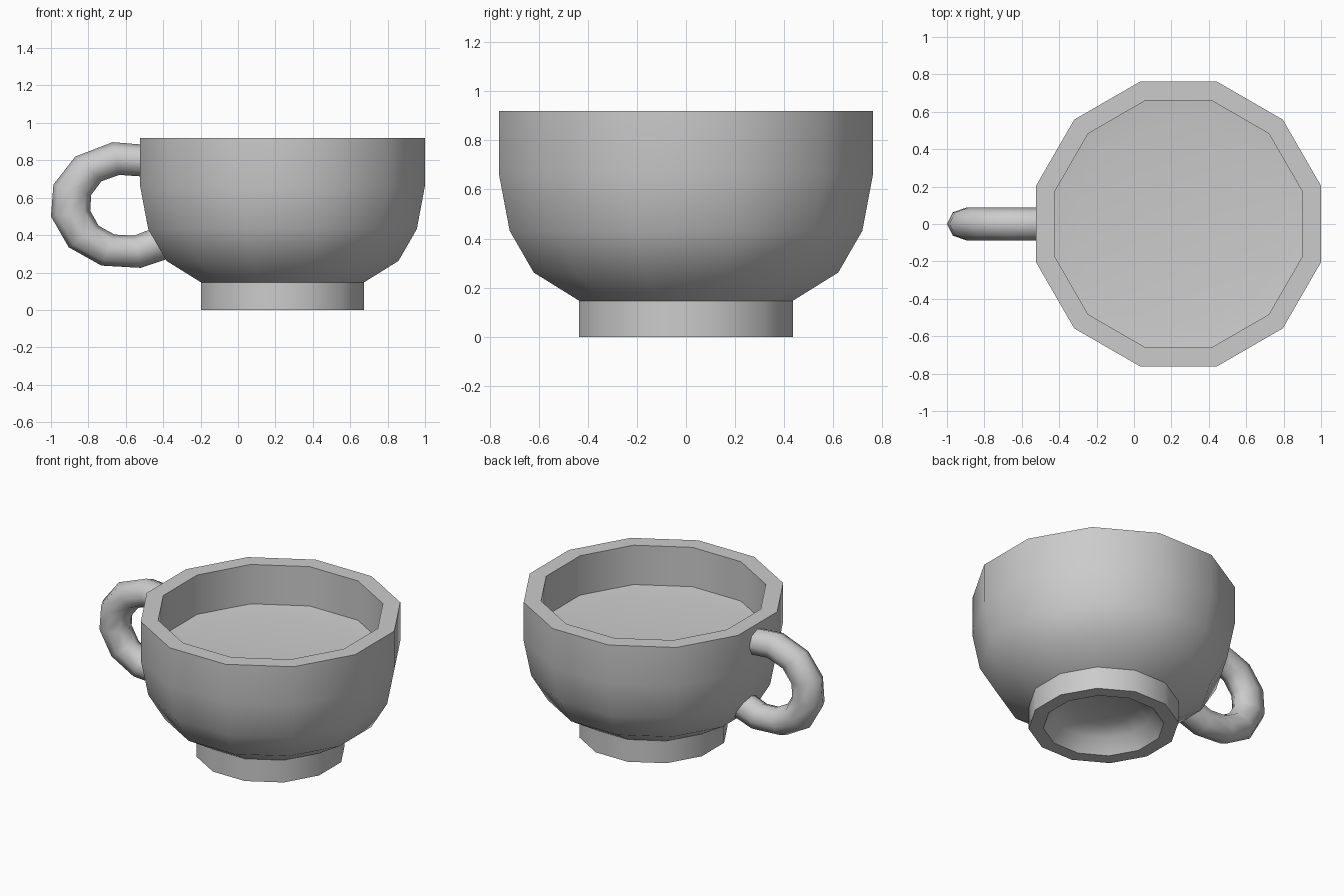
import bpy, bmesh, math

if "Cube" in bpy.data.objects:
    bpy.data.objects.remove(bpy.data.objects["Cube"])

CX = 0.238   # cup axis
SIDES = 12


def finish(name, bm, angle):
    bmesh.ops.recalc_face_normals(bm, faces=bm.faces)
    mesh = bpy.data.meshes.new(name)
    bm.to_mesh(mesh)
    bm.free()
    obj = bpy.data.objects.new(name, mesh)
    bpy.context.collection.objects.link(obj)
    bpy.ops.object.select_all(action='DESELECT')
    obj.select_set(True)
    bpy.context.view_layer.objects.active = obj
    bpy.ops.object.shade_smooth_by_angle(angle=math.radians(angle))
    return obj


def skin(name, rings, angle):
    """Bridge successive vertex rings and cap both ends."""
    bm = bmesh.new()
    loops = [[bm.verts.new(p) for p in ring] for ring in rings]
    n = len(loops[0])
    for a, b in zip(loops, loops[1:]):
        for i in range(n):
            j = (i + 1) % n
            bm.faces.new((a[i], a[j], b[j], b[i]))
    bm.faces.new(loops[0])
    bm.faces.new(loops[-1])
    return finish(name, bm, angle)


def cup_ring(apothem, z):
    r = apothem / math.cos(math.pi / SIDES)
    return [(CX + r * math.cos(2 * math.pi * (i + 0.5) / SIDES),
             r * math.sin(2 * math.pi * (i + 0.5) / SIDES), z)
            for i in range(SIDES)]


# Cup: hollow underside, foot, bowl, rim, inner wall and the filled surface
profile = [(0.20, 0.13), (0.29, 0.09), (0.35, 0.0), (0.435, 0.0), (0.435, 0.147),
           (0.62, 0.262), (0.718, 0.432), (0.762, 0.665), (0.762, 0.92),
           (0.66, 0.92), (0.66, 0.66), (0.54, 0.645)]
skin("cup_body", [cup_ring(a, z) for a, z in profile], 40)

# Handle: octagonal tube between outer and inner outline points (x, z)
outer = [(-0.46, 0.88), (-0.67, 0.897), (-0.87, 0.82), (-0.987, 0.67), (-1.0, 0.5),
         (-0.905, 0.335), (-0.73, 0.237), (-0.52, 0.225), (-0.34, 0.285)]
inner = [(-0.46, 0.71), (-0.635, 0.722), (-0.73, 0.688), (-0.785, 0.615), (-0.79, 0.53),
         (-0.745, 0.45), (-0.66, 0.403), (-0.555, 0.397), (-0.42, 0.45)]
rings = []
for (ox, oz), (ix, iz) in zip(outer, inner):
    ring = []
    for k in range(8):
        c, s = math.cos(k * math.pi / 4), math.sin(k * math.pi / 4)
        ring.append(((ox + ix) / 2 + c * (ox - ix) / 2, 0.088 * s,
                     (oz + iz) / 2 + c * (oz - iz) / 2))
    rings.append(ring)
skin("handle", rings, 60)
